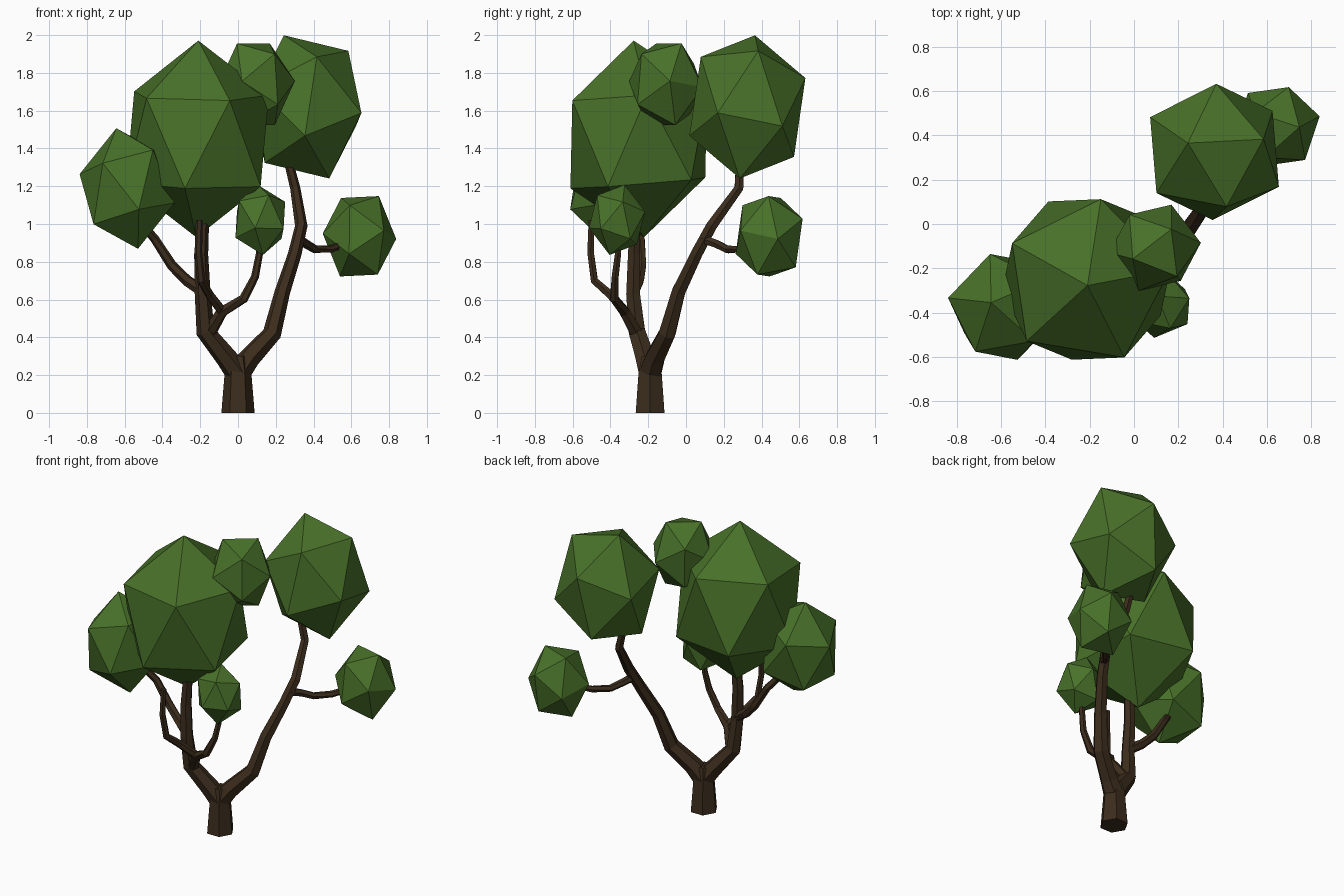
import bpy, bmesh
from math import cos, sin, pi, sqrt
from mathutils import Vector, Matrix

if "Cube" in bpy.data.objects:
    bpy.data.objects.remove(bpy.data.objects["Cube"])


def material(name, color):
    m = bpy.data.materials.new(name)
    m.diffuse_color = color
    m.use_nodes = True
    m.node_tree.nodes["Principled BSDF"].inputs["Base Color"].default_value = m.diffuse_color
    return m


BARK = material("bark", (0.045, 0.026, 0.012, 1))
LEAF = material("leaf", (0.065, 0.165, 0.022, 1))


def add_object(name, bm, mat):
    bmesh.ops.recalc_face_normals(bm, faces=bm.faces)
    me = bpy.data.meshes.new(name)
    bm.to_mesh(me)
    bm.free()
    me.materials.append(mat)
    ob = bpy.data.objects.new(name, me)
    bpy.context.collection.objects.link(ob)


def limb(name, points, sides=6):
    """Tapered six-sided tube through (x, y, z, radius) points."""
    bm = bmesh.new()
    pos = [Vector(p[:3]) for p in points]
    rings = []
    for i, p in enumerate(pos):
        a = (p - pos[i - 1]).normalized() if i else Vector()
        b = (pos[i + 1] - p).normalized() if i < len(pos) - 1 else Vector()
        t = (a + b).normalized()
        u = (Vector((1, 0, 0)) - t * t.x).normalized()
        v = t.cross(u)
        rings.append([bm.verts.new(p + points[i][3] * (u * cos(k * 2 * pi / sides) + v * sin(k * 2 * pi / sides)))
                      for k in range(sides)])
    for lo, hi in zip(rings, rings[1:]):
        for k in range(sides):
            n = (k + 1) % sides
            bm.faces.new((lo[k], lo[n], hi[n], hi[k]))
    bm.faces.new(rings[0][::-1])
    bm.faces.new(rings[-1])
    add_object(name, bm, BARK)


def foliage(name, center, radius, height, apex, neighbour):
    """Icosahedron turned so two adjacent corners point along the given
    directions, then stretched upwards."""
    a = Vector(apex).normalized()
    n = Vector(neighbour)
    w = (n - a * n.dot(a)).normalized()
    c = a.cross(w)
    h = 1 / sqrt(5)
    dirs = [a] + [a * h + (w * cos(k * 2 * pi / 5) + c * sin(k * 2 * pi / 5)) * 2 * h for k in range(5)]
    bm = bmesh.new()
    for d in dirs:
        bm.verts.new(d)
        bm.verts.new(-d)
    bmesh.ops.convex_hull(bm, input=bm.verts[:])
    bmesh.ops.transform(bm, verts=bm.verts[:],
                        matrix=Matrix.Translation(center) @ Matrix.Diagonal((radius, radius, height, 1)))
    add_object(name, bm, LEAF)


# Trunk and the two main limbs
limb("trunk", [(0, -.19, 0, .088), (0, -.19, .22, .07), (0, -.19, .3, .05)])
limb("right_limb", [(0, -.19, .21, .066), (.06, -.165, .29, .058), (.18, -.1, .42, .05),
                    (.235, -.04, .64, .041), (.3, .055, .84, .036), (.335, .135, .99, .033),
                    (.303, .28, 1.19, .027), (.27, .285, 1.32, .024), (.26, .3, 1.45, .02)])
limb("left_limb", [(0, -.19, .21, .066), (-.06, -.215, .29, .058), (-.172, -.26, .43, .05),
                   (-.187, -.28, .63, .042), (-.195, -.275, .84, .037), (-.185, -.27, 1.02, .032),
                   (-.19, -.26, 1.2, .025)])

# Smaller branches
limb("right_branch", [(.32, .09, .92, .026), (.36, .16, .895, .024), (.41, .22, .865, .022),
                      (.49, .3, .868, .021), (.6, .4, .91, .018)])
limb("left_branch", [(-.18, -.28, .64, .034), (-.27, -.25, .7, .03), (-.35, -.235, .78, .027),
                     (-.44, -.24, .92, .024), (-.54, -.3, 1.04, .02)])
limb("front_branch", [(-.155, -.26, .42, .038), (-.085, -.325, .535, .031), (.03, -.38, .605, .025),
                      (.09, -.375, .72, .021), (.113, -.36, .84, .019), (.115, -.36, .95, .016)])
limb("front_twig", [(-.085, -.325, .54, .027), (-.15, -.4, .625, .025), (-.195, -.485, .7, .022),
                    (-.21, -.505, .85, .02), (-.205, -.5, 1.02, .018)])

# Foliage clumps
foliage("large_foliage", (-.215, -.25, 1.45), .425, .522, (.005, -.027, .42), (-.27, -.28, .195))
foliage("right_foliage", (.363, .325, 1.62), .331, .41, (-.12, .04, .306), (.005, .305, .13))
foliage("left_foliage", (-.587, -.374, 1.188), .262, .328, (-.058, .02, .258), (-.25, .04, .048))
foliage("top_foliage", (.095, -.107, 1.74), .208, .256, (-.1, -.05, .175), (.075, .085, .175))
foliage("far_right_foliage", (.643, .44, .935), .2, .248, (.102, -.003, .17), (-.09, .06, .165))
foliage("small_foliage", (.118, -.365, 1.022), .155, .193, (-.014, .04, .15), (.133, .03, .075))
